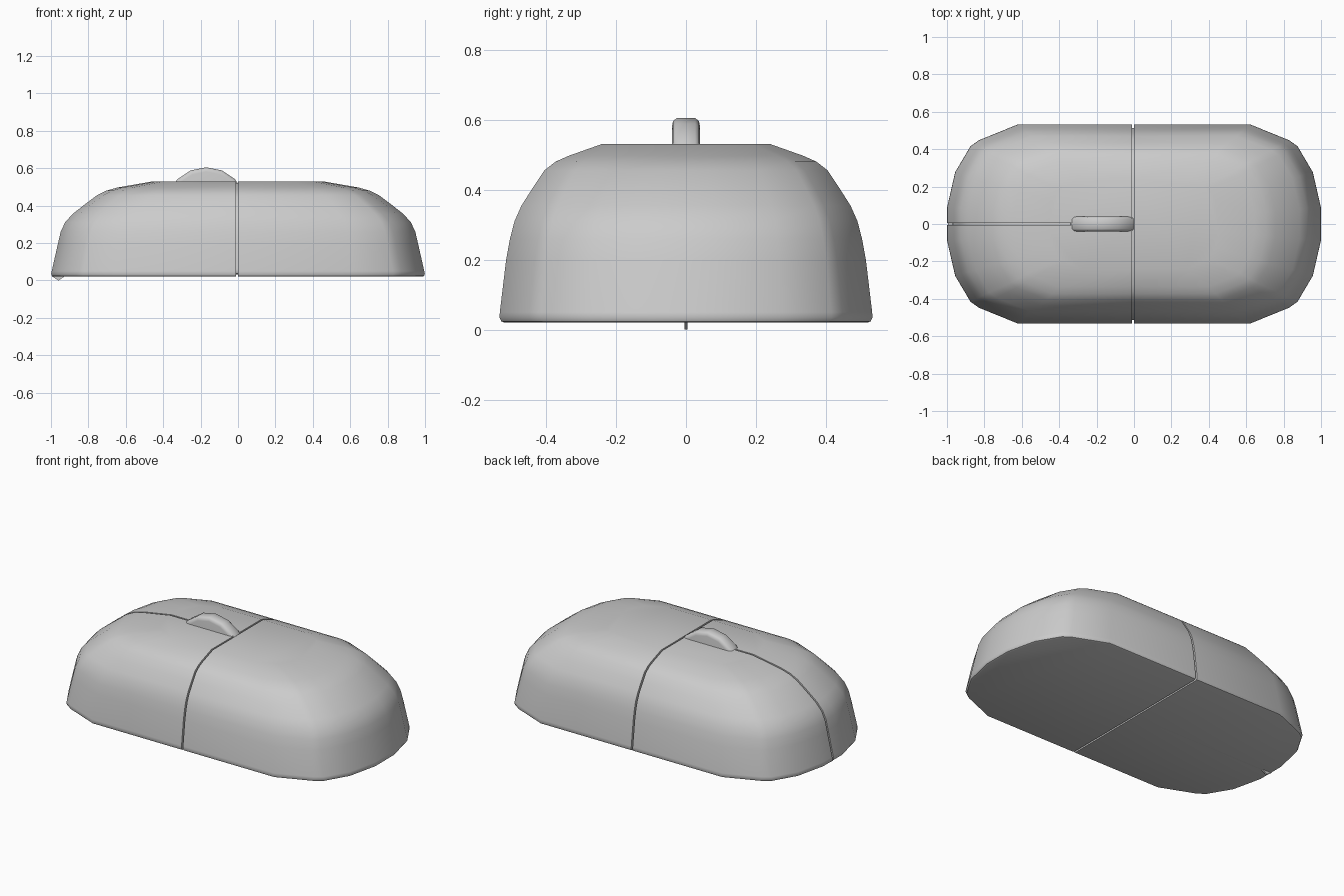
import bpy, bmesh, math
from mathutils import Vector

if "Cube" in bpy.data.objects:
    bpy.data.objects.remove(bpy.data.objects["Cube"])

# Quarter of the plan outline (unit size) and the side profile (z, half length, half width)
QUARTER = [(1.0, 0.17), (0.957, 0.52), (0.875, 0.78), (0.83, 0.84), (0.62, 1.0)]
PROFILE = [(0.02, 0.985, 0.519), (0.024, 0.994, 0.528), (0.035, 0.999, 0.533),
           (0.05, 0.996, 0.532), (0.20, 0.962, 0.514), (0.26, 0.948, 0.503),
           (0.31, 0.925, 0.490), (0.355, 0.885, 0.470), (0.41, 0.815, 0.435),
           (0.455, 0.755, 0.405), (0.48, 0.705, 0.373), (0.497, 0.645, 0.335),
           (0.53, 0.455, 0.242)]


def outline():
    q = QUARTER
    return (q + [(-x, y) for x, y in reversed(q)]
            + [(-x, -y) for x, y in q] + [(x, -y) for x, y in reversed(q)])


def finish(name, bm, angle=40):
    bmesh.ops.recalc_face_normals(bm, faces=bm.faces)
    me = bpy.data.meshes.new(name)
    bm.to_mesh(me)
    bm.free()
    ob = bpy.data.objects.new(name, me)
    bpy.context.collection.objects.link(ob)
    bpy.ops.object.select_all(action='DESELECT')
    ob.select_set(True)
    bpy.context.view_layer.objects.active = ob
    bpy.ops.object.shade_smooth_by_angle(angle=math.radians(angle))
    return ob


def shell(name, cuts=(), scale=(1, 1), z_squash=1.0):
    """Loft the domed body, then keep only the side of each cut plane its normal points from."""
    bm = bmesh.new()
    plan = outline()
    rings = []
    for z, hx, hy in PROFILE:
        zz = 0.275 + (z - 0.275) * z_squash
        rings.append([bm.verts.new((x * hx * scale[0], y * hy * scale[1], zz)) for x, y in plan])
    n = len(plan)
    for a, b in zip(rings, rings[1:]):
        for i in range(n):
            j = (i + 1) % n
            bm.faces.new((a[i], a[j], b[j], b[i]))
    bm.faces.new(rings[0][::-1])
    bm.faces.new(rings[-1])
    for co, no in cuts:
        geom = bm.verts[:] + bm.edges[:] + bm.faces[:]
        bmesh.ops.bisect_plane(bm, geom=geom, plane_co=co, plane_no=no, clear_outer=True)
        bmesh.ops.holes_fill(bm, edges=[e for e in bm.edges if e.is_boundary], sides=0)
    return finish(name, bm)


# Palm rest (right half) and the two buttons (left half), separated by thin seams
G = 0.005
left = ((-0.011, 0, 0), (1, 0, 0))
shell("palm_rest", [((-0.001, 0, 0), (-1, 0, 0))])
shell("front_button", [left, ((0, -G, 0), (0, 1, 0))])
shell("back_button", [left, ((0, G, 0), (0, -1, 0))])

# Inner core closes the seams from inside
shell("inner_core", scale=(0.97, 0.965), z_squash=0.95)

# Base strip closing the underside of the button seam, with a tiny foot at the tip
bm = bmesh.new()
pts = [(-0.995, 0.022), (-0.96, 0.0), (-0.93, 0.02), (-0.011, 0.02), (-0.011, 0.05), (-0.97, 0.05)]
face = bm.faces.new([bm.verts.new((x, -G, z)) for x, z in pts])
ext = bmesh.ops.extrude_face_region(bm, geom=[face])
bmesh.ops.translate(bm, vec=Vector((0, 2 * G, 0)),
                    verts=[v for v in ext["geom"] if isinstance(v, bmesh.types.BMVert)])
finish("seam_strip", bm, 20)

# Scroll wheel: 16-sided disc with rounded rims
bm = bmesh.new()
rows = [(-0.04, 0.195), (-0.037, 0.209), (-0.026, 0.218), (0.026, 0.218), (0.037, 0.209), (0.04, 0.195)]
rings = [[bm.verts.new((-0.17 + r * math.sin(math.tau * i / 16), y,
                        0.387 + r * math.cos(math.tau * i / 16))) for i in range(16)]
         for y, r in rows]
for a, b in zip(rings, rings[1:]):
    for i in range(16):
        j = (i + 1) % 16
        bm.faces.new((a[i], a[j], b[j], b[i]))
bm.faces.new(rings[0])
bm.faces.new(rings[-1])
finish("scroll_wheel", bm, 50)
